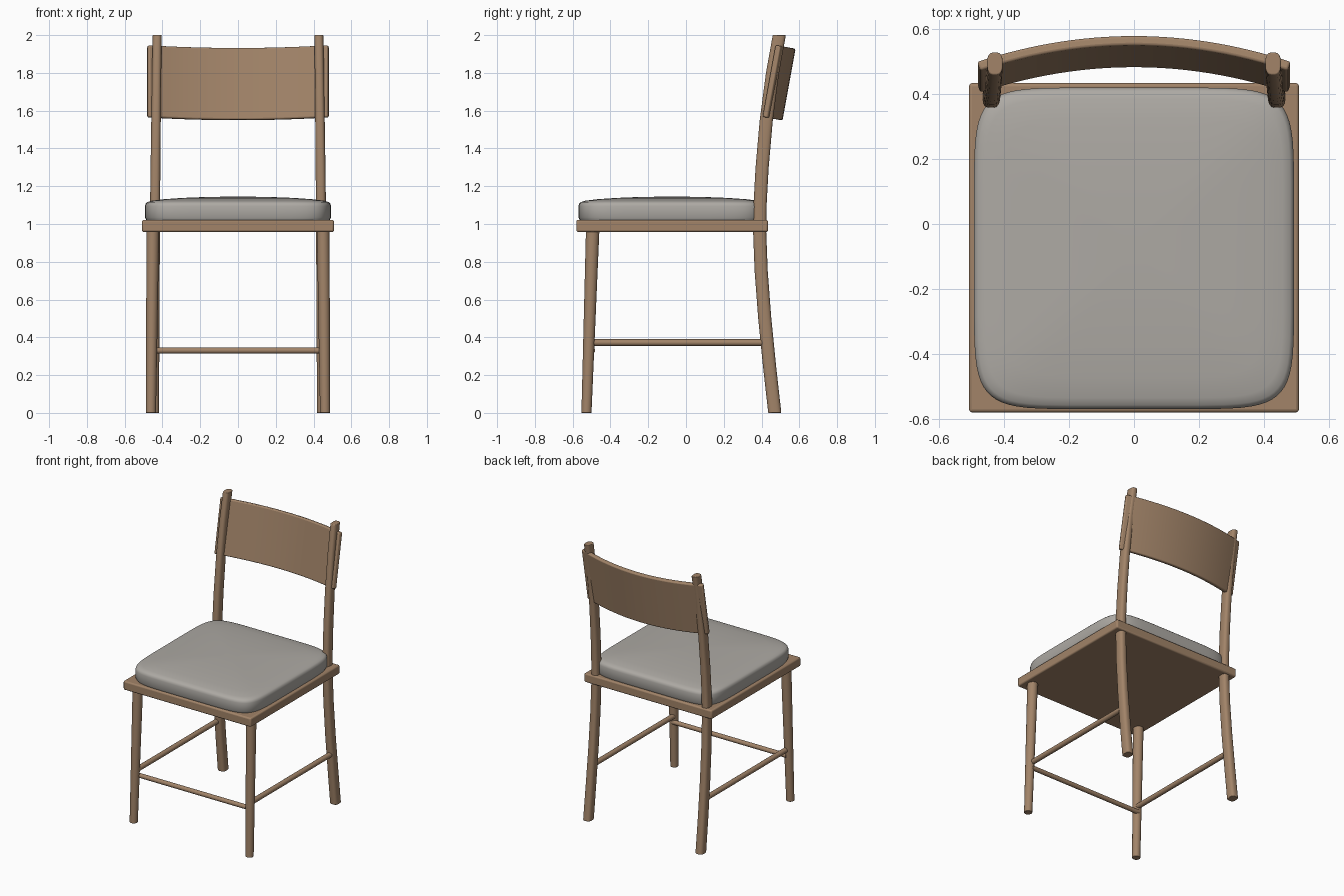
import bpy, bmesh
from math import cos, sin, pi, radians, copysign

if "Cube" in bpy.data.objects:
    bpy.data.objects.remove(bpy.data.objects["Cube"])


def material(name, rgb):
    m = bpy.data.materials.new(name)
    m.diffuse_color = (*rgb, 1)
    m.use_nodes = True
    m.node_tree.nodes["Principled BSDF"].inputs["Base Color"].default_value = m.diffuse_color
    return m


WOOD = material("wood", (0.36, 0.23, 0.14))
FABRIC = material("fabric", (0.42, 0.40, 0.37))


def finish(obj, mat, bevel=0):
    obj.data.materials.append(mat)
    bpy.ops.object.select_all(action='DESELECT')
    obj.select_set(True)
    bpy.context.view_layer.objects.active = obj
    if bevel:
        b = obj.modifiers.new("bevel", 'BEVEL')
        b.width, b.segments, b.limit_method = bevel, 3, 'ANGLE'
        b.angle_limit = radians(50)
    bpy.ops.object.shade_smooth_by_angle(angle=radians(40))
    return obj


def loft(name, rings, mat, sides=16, power=2.0, bevel=0):
    """Skin horizontal superellipse rings given as (x, y, z, half_x, half_y)."""
    bm = bmesh.new()
    loops = []
    for x, y, z, rx, ry in rings:
        loop = []
        for i in range(sides):
            a = 2 * pi * (i + 0.5) / sides
            c, s = cos(a), sin(a)
            loop.append(bm.verts.new((x + rx * copysign(abs(c) ** (2 / power), c),
                                      y + ry * copysign(abs(s) ** (2 / power), s), z)))
        loops.append(loop)
    for lo, hi in zip(loops, loops[1:]):
        for i in range(sides):
            j = (i + 1) % sides
            bm.faces.new((lo[i], lo[j], hi[j], hi[i]))
    bm.faces.new(loops[0][::-1])
    bm.faces.new(loops[-1])
    return add(name, bm, mat, bevel)


def add(name, bm, mat, bevel=0):
    bmesh.ops.recalc_face_normals(bm, faces=bm.faces)
    me = bpy.data.meshes.new(name)
    bm.to_mesh(me)
    bm.free()
    obj = bpy.data.objects.new(name, me)
    bpy.context.collection.objects.link(obj)
    return finish(obj, mat, bevel)


def rod(name, loc, rot, radius, length):
    bpy.ops.mesh.primitive_cylinder_add(vertices=16, radius=radius, depth=length,
                                        location=loc, rotation=rot)
    obj = bpy.context.object
    obj.name = name
    return finish(obj, WOOD)


# Seat board
bpy.ops.mesh.primitive_cube_add(size=1, location=(0, -0.073, 0.99))
seat = bpy.context.object
seat.name = "seat"
seat.scale = (1.016, 1.014, 0.064)
bpy.ops.object.transform_apply(location=False, rotation=False, scale=True)
finish(seat, WOOD, 0.01)

# Domed cushion
profile = [(0.985, 1.02), (1.0, 1.035), (1.0, 1.095), (0.992, 1.108), (0.975, 1.116),
           (0.93, 1.123), (0.8, 1.131), (0.6, 1.138), (0.35, 1.143), (0.1, 1.145)]
loft("cushion", [(0, -0.075, z, 0.493 * s, 0.495 * s) for s, z in profile],
     FABRIC, sides=64, power=7)

# Back legs sweep up into the back posts: (x, y, z)
back_path = [(0.447, 0.470, 0), (0.446, 0.442, 0.25), (0.444, 0.417, 0.5),
             (0.442, 0.398, 0.75), (0.440, 0.390, 0.96), (0.439, 0.392, 1.1),
             (0.437, 0.403, 1.3), (0.434, 0.425, 1.55), (0.431, 0.458, 1.8),
             (0.428, 0.494, 2.0)]

for side, sx in (("left", -1), ("right", 1)):
    loft(side + "_back_leg",
         [(sx * x, y, z, 0.030 - 0.003 * z, 0.035) for x, y, z in back_path],
         WOOD, sides=20, power=2.8, bevel=0.004)
    # Tapered front leg
    loft(side + "_front_leg",
         [(sx * 0.461, -0.527, 0, 0.027, 0.027), (sx * 0.451, -0.494, 0.97, 0.034, 0.036)],
         WOOD, sides=20, bevel=0.003)
    # Side stretcher
    rod(side + "_stretcher", (sx * 0.45, -0.045, 0.372), (pi / 2, 0, 0), 0.018, 0.94)

# Front stretcher
rod("front_stretcher", (0, -0.497, 0.33), (0, pi / 2, 0), 0.016, 0.91)

# Curved, tilted back rest
N, HALF, SAG, THICK, H = 24, 0.478, 0.08, 0.03, 0.386
front, back = [], []
for i in range(N + 1):
    t = -1 + 2 * i / N
    x, y = HALF * t, SAG * (1 - t * t)
    nx, ny = 2 * SAG * t / HALF, 1.0
    k = THICK / 2 / (nx * nx + ny * ny) ** 0.5
    front.append((x - nx * k, y - ny * k))
    back.append((x + nx * k, y + ny * k))
bm = bmesh.new()
face = bm.faces.new([bm.verts.new((x, y, -H / 2)) for x, y in front + back[::-1]])
top = bmesh.ops.extrude_face_region(bm, geom=[face])
bmesh.ops.translate(bm, vec=(0, 0, H),
                    verts=[v for v in top["geom"] if isinstance(v, bmesh.types.BMVert)])
rest = add("back_rest", bm, WOOD, 0.008)
rest.location = (0, 0.452, 1.755)
rest.rotation_euler = (radians(-10.3), 0, 0)
